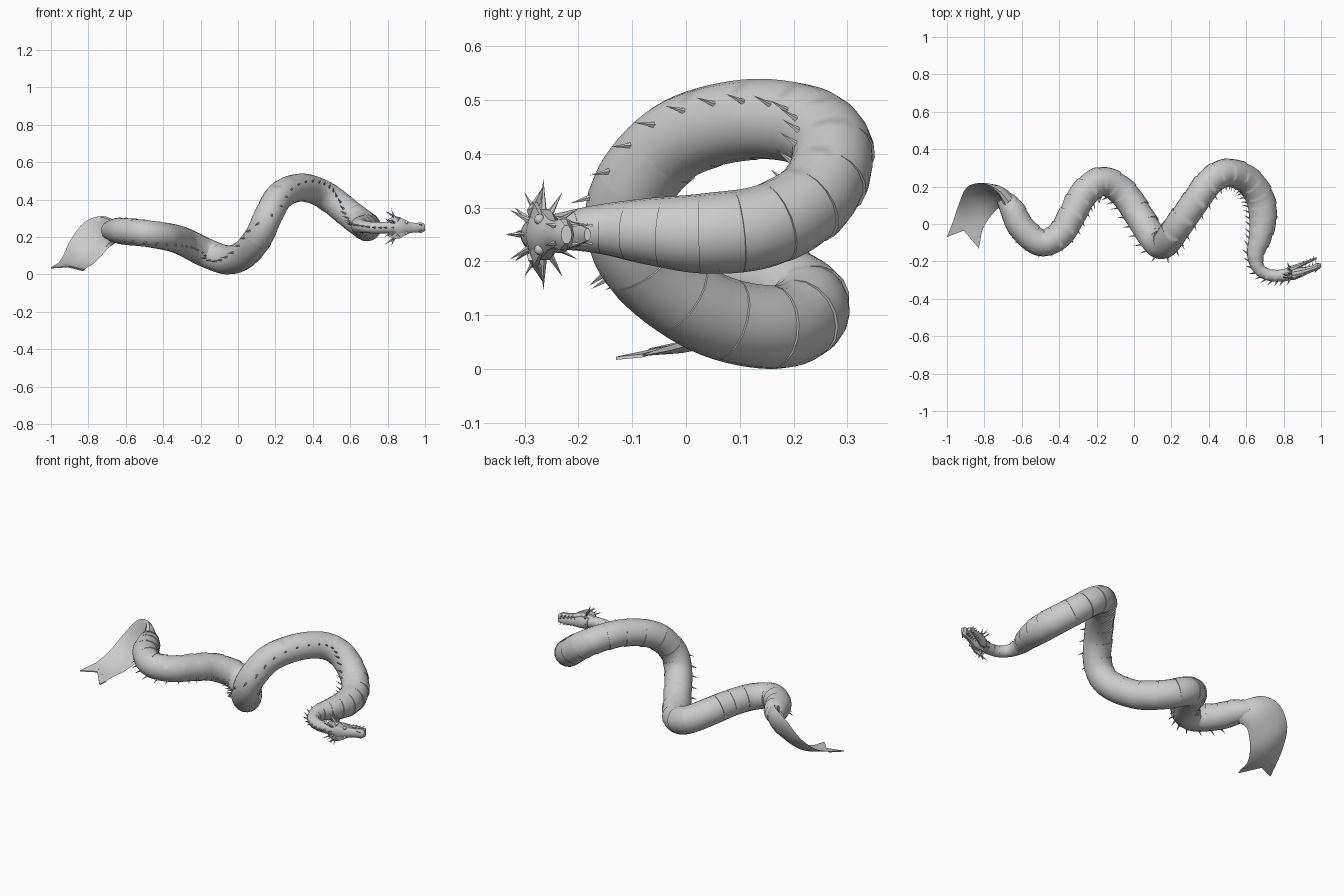
import bpy, bmesh, math
from mathutils import Vector

cube = bpy.data.objects.get("Cube")
if cube:
    bpy.data.objects.remove(cube, do_unlink=True)

grey = bpy.data.materials.new("serpent_grey")
grey.use_nodes = True
grey.diffuse_color = (0.6, 0.6, 0.6, 1)
grey.node_tree.nodes["Principled BSDF"].inputs["Base Color"].default_value = grey.diffuse_color
UP = Vector((0, 0, 1))


def finish(name, bm, angle=40):
    bmesh.ops.recalc_face_normals(bm, faces=bm.faces)
    mesh = bpy.data.meshes.new(name)
    bm.to_mesh(mesh)
    bm.free()
    mesh.materials.append(grey)
    obj = bpy.data.objects.new(name, mesh)
    bpy.context.collection.objects.link(obj)
    bpy.ops.object.select_all(action='DESELECT')
    obj.select_set(True)
    bpy.context.view_layer.objects.active = obj
    bpy.ops.object.shade_smooth_by_angle(angle=math.radians(angle))


def loft(bm, rings):
    """Skin a list of equal rings of points and cap both ends."""
    loops = [[bm.verts.new(p) for p in ring] for ring in rings]
    n = len(loops[0])
    for a, b in zip(loops, loops[1:]):
        for i in range(n):
            j = (i + 1) % n
            bm.faces.new((a[i], a[j], b[j], b[i]))
    bm.faces.new(loops[0])
    bm.faces.new(loops[-1])


def ellipse(center, u, v, n=12, bend=Vector()):
    """Ring of points; bend pushes its middle sideways into a trough."""
    angles = [k * math.tau / n for k in range(n)]
    return [center + u * math.cos(a) + v * math.sin(a) + bend * math.sin(a) ** 2
            for a in angles]


def spike(bm, base, tip, width, n=5):
    axis = (tip - base).normalized()
    u = axis.orthogonal().normalized()
    ring = [bm.verts.new(p) for p in ellipse(base, u * width, axis.cross(u) * width, n)]
    end = bm.verts.new(tip)
    for i in range(n):
        bm.faces.new((ring[i], ring[(i + 1) % n], end))
    bm.faces.new(ring)


def spline(points, steps):
    """Catmull-Rom samples through rows of numbers."""
    pts = [points[0]] + points + [points[-1]]
    out = []
    for p0, p1, p2, p3 in zip(pts, pts[1:], pts[2:], pts[3:]):
        for s in range(steps):
            t = s / steps
            out.append([b + .5 * t * (c - a + t * (2*a - 5*b + 4*c - d + t * (3*(b - c) + d - a)))
                        for a, b, c, d in zip(p0, p1, p2, p3)])
    return out + [list(points[-1])]


# Body path from tail to neck: x, y, z, radius
path = spline([
    (-.695, .14, .235, .045), (-.65, .075, .235, .066), (-.6, -.02, .23, .072),
    (-.5, -.1, .22, .072), (-.4, -.06, .205, .073), (-.33, .05, .19, .075),
    (-.27, .16, .165, .077), (-.17, .228, .115, .078), (-.06, .17, .078, .078),
    (.03, .04, .105, .077), (.11, -.085, .2, .076), (.16, -.108, .31, .076),
    (.225, -.025, .42, .076), (.32, .11, .463, .075), (.41, .23, .45, .075),
    (.5, .273, .4, .076), (.6, .24, .32, .076), (.67, .15, .267, .077),
    (.69, .04, .252, .075), (.675, -.07, .256, .062), (.65, -.16, .26, .046),
    (.665, -.235, .256, .034), (.72, -.272, .25, .031), (.79, -.275, .25, .032),
    (.84, -.265, .25, .034)], 8)
centers = [Vector(p[:3]) for p in path]
frames = []
for i, c in enumerate(centers):
    tangent = (centers[min(i + 1, len(path) - 1)] - centers[max(i - 1, 0)]).normalized()
    side = tangent.cross(UP).normalized()
    # The spine rolls from low on the tail to high on the arch
    roll = max(-.7, min(.45, c.x * 1.6)) * max(0, min(1, (.75 - c.x) / .2))
    lift = side.cross(tangent)
    frames.append((tangent, side * math.cos(roll) + lift * math.sin(roll),
                   lift * math.cos(roll) - side * math.sin(roll)))


def body_ring(i, fold):
    t, back, flank = frames[i]
    ring = []
    for k in range(18):
        a = k * math.tau / 18
        r = path[i][3] * (1 + fold * max(0, -math.cos(a) - .25))
        ring.append(centers[i] + (back * math.cos(a) + flank * math.sin(a)) * r)
    return ring


# Body, with stepped overlapping folds along the belly
bm = bmesh.new()
rings = []
for i in range(len(path)):
    if i % 5 == 0:
        rings.append(body_ring(i, .05))
    rings.append(body_ring(i, (i % 5) / 5 * .1 - .05))
loft(bm, rings)
finish("body", bm)

# Row of spines along the back
bm = bmesh.new()
for i in range(16, len(path) - 8, 3):
    t, back, flank = frames[i]
    r = path[i][3]
    base = centers[i] + back * r * .95
    spike(bm, base, base + back * (.022 + r * .18) - t * .018, .006)
finish("back_spines", bm, 20)

# Tail fin: outer edge, inner edge and thickness, draped down to a forked end
bm = bmesh.new()
edges = spline([
    (-.67, .12, .295, -.65, .07, .175, .045), (-.73, .185, .312, -.69, .1, .145, .028),
    (-.82, .218, .28, -.73, .08, .1, .012), (-.895, .195, .185, -.775, .03, .055, .006),
    (-.935, .11, .1, -.81, -.03, .035, .005), (-.965, .02, .055, -.82, -.08, .025, .004)], 4)
rings = []
last = len(edges) - 1
for i, e in enumerate(edges):
    a, b = Vector(e[:3]), Vector(e[3:6])
    q, p = edges[min(i + 1, last)], edges[max(i - 1, 0)]
    along = sum((Vector(q[s:s + 3]) - Vector(p[s:s + 3]) for s in (0, 3)), Vector())
    normal = along.cross(a - b).normalized()
    trough = normal * .035 * math.sin(math.pi * i / last)
    rings.append(ellipse((a + b) / 2, (a - b) / 2, normal * e[6], 12, trough))
loft(bm, rings)
# Fork points
outer_end, inner_end = Vector(edges[-1][:3]), Vector(edges[-1][3:6])
mid = (outer_end + inner_end) / 2
notch = Vector((-.91, -.035, .04))
for end, tip in ((outer_end, Vector((-1, -.07, .035))), (inner_end, Vector((-.83, -.13, .02)))):
    corners = (end, tip, notch, mid)
    top = [bm.verts.new(p + UP * .003) for p in corners]
    low = [bm.verts.new(p - UP * .003) for p in corners]
    bm.faces.new(top)
    bm.faces.new(low[::-1])
    for k in range(4):
        j = (k + 1) % 4
        bm.faces.new((top[k], top[j], low[j], low[k]))
finish("tail_fin", bm, 30)


# Head parts: x, y, half depth, half width; the crown faces -y
def head_part(name, rows):
    bm = bmesh.new()
    loft(bm, [ellipse(Vector((x, y, .25)), Vector((0, -d, 0)), UP * w, 10)
              for x, y, d, w in rows])
    finish(name, bm, 35)


head_part("skull", [(.79, -.275, .026, .03), (.82, -.27, .031, .042), (.86, -.265, .033, .05),
                    (.89, -.258, .028, .044), (.92, -.25, .021, .03), (.95, -.24, .018, .026),
                    (.98, -.228, .02, .03), (1, -.222, .01, .018)])
head_part("cheek_plate", [(.8, -.282, .008, .045), (.83, -.282, .013, .064),
                          (.865, -.278, .013, .06), (.9, -.27, .008, .04)])
head_part("lower_jaw", [(.82, -.25, .02, .03), (.86, -.235, .018, .036), (.9, -.216, .011, .026),
                        (.94, -.198, .009, .021), (.975, -.183, .006, .012)])

# Teeth, eyes, frill and horns
teeth, eyes, frill = bmesh.new(), bmesh.new(), bmesh.new()
for s in (-1, 1):
    for k in range(5):
        x = .9 + k * .018
        z = .25 + s * (.021 - k * .001)
        y = -.236 + k * .008
        spike(teeth, Vector((x, y - .008, z)), Vector((x, y + .014, z)), .004, 4)
        spike(teeth, Vector((x - .012, y + .03, z)), Vector((x - .012, y + .01, z)), .003, 4)
    ball = bmesh.ops.create_uvsphere(eyes, u_segments=10, v_segments=6, radius=.01)["verts"]
    bmesh.ops.translate(eyes, verts=ball, vec=(.9, -.272, .25 + s * .028))
    spike(frill, Vector((.86, -.285, .25 + s * .04)), Vector((.785, -.265, .25 + s * .09)), .012)
    spike(frill, Vector((.84, -.285, .25 + s * .02)), Vector((.78, -.318, .25 + s * .05)), .009)
    spike(frill, Vector((.98, -.24, .25 + s * .015)), Vector((.965, -.262, .25 + s * .02)), .006)
for k in range(12):
    a = k * math.tau / 12
    out = Vector((0, -math.cos(a), math.sin(a)))
    base = Vector((.84, -.265 + out.y * .022, .25 + out.z * .042))
    reach = .03 + .022 * abs(out.z) + .01 * (k % 2)
    spike(frill, base, base + out * reach - Vector((.022, 0, 0)), .007)
finish("teeth", teeth, 20)
finish("eyes", eyes, 60)
finish("head_frill", frill, 20)
